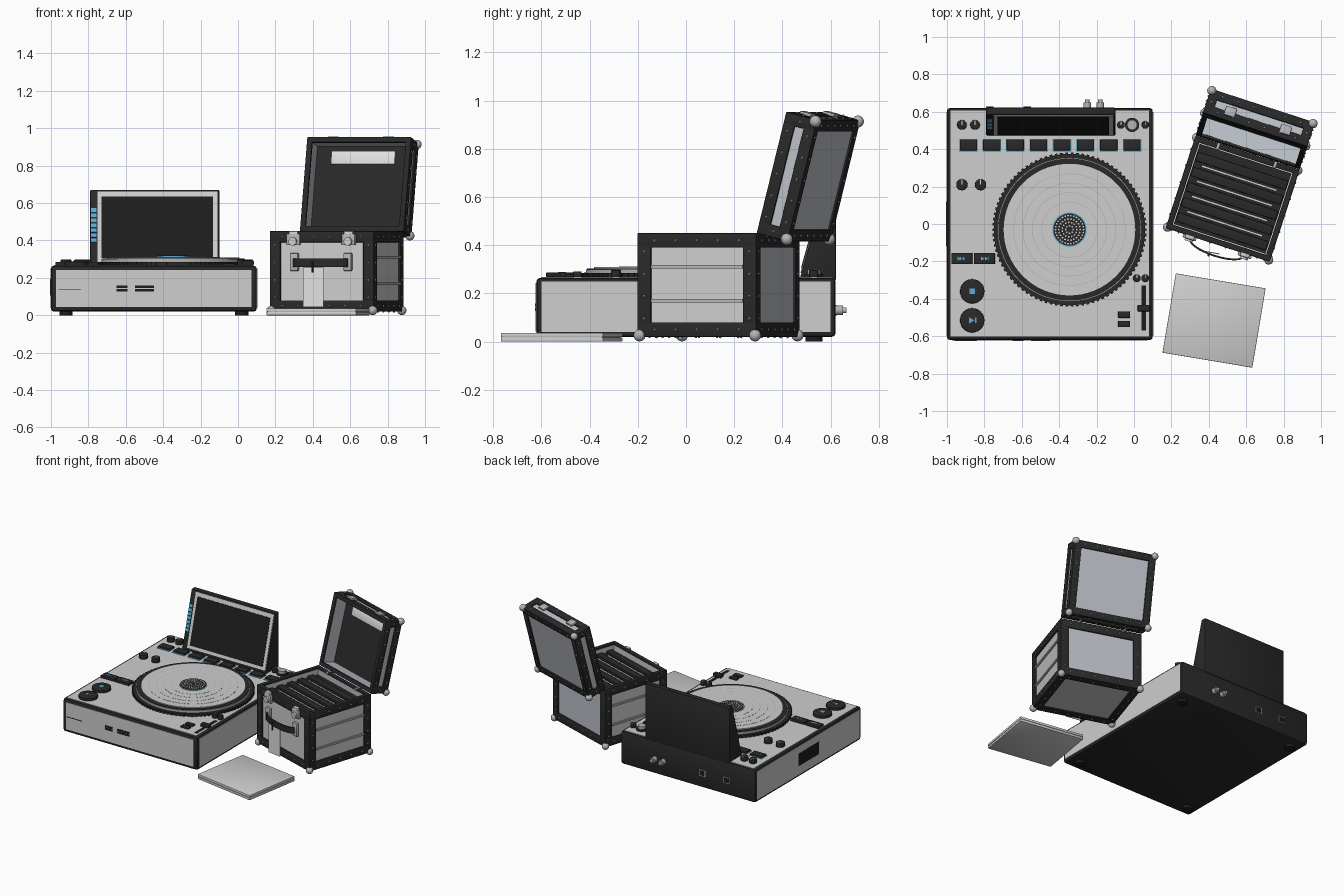
import bpy, bmesh, math
from math import radians, sin, cos, pi
from mathutils import Matrix, Vector

if "Cube" in bpy.data.objects:
    bpy.data.objects.remove(bpy.data.objects["Cube"], do_unlink=True)


def material(name, rgb):
    m = bpy.data.materials.new(name)
    m.use_nodes = True
    m.diffuse_color = (*rgb, 1)
    m.node_tree.nodes["Principled BSDF"].inputs["Base Color"].default_value = (*rgb, 1)
    return m


SILVER = material("silver", (0.62, 0.62, 0.62))
PANEL = material("cool aluminium", (0.5, 0.53, 0.58))
CHROME = material("chrome", (0.45, 0.46, 0.47))
BLACK = material("black", (0.022, 0.022, 0.022))
DEEP = material("deep black", (0.012, 0.012, 0.012))
BLUE = material("light blue", (0.1, 0.42, 0.68))
PAPER = material("off white", (0.75, 0.75, 0.75))


class Part:
    """Collects simple solids into one named object."""

    def __init__(self, name, frame=None):
        self.name, self.frame = name, frame or Matrix()
        self.bm, self.mats = bmesh.new(), []

    def add(self, solid, mat, matrix, bevel=0):
        if mat not in self.mats:
            self.mats.append(mat)
        solid.transform(matrix)
        if bevel:
            edges = [e for e in solid.edges if e.calc_face_angle(0) > 1]
            bmesh.ops.bevel(solid, geom=edges, offset=bevel, segments=2,
                            profile=0.5, affect='EDGES')
        for f in solid.faces:
            f.material_index = self.mats.index(mat)
        mesh = bpy.data.meshes.new("temp")
        solid.to_mesh(mesh)
        solid.free()
        self.bm.from_mesh(mesh)
        bpy.data.meshes.remove(mesh)

    def box(self, c, size, mat, bevel=0, turn=0):
        b = bmesh.new()
        bmesh.ops.create_cube(b, size=1)
        self.add(b, mat, Matrix.Translation(c) @ Matrix.Rotation(turn, 4, 'Z')
                 @ Matrix.Diagonal((*size, 1)), bevel)

    def cyl(self, c, r, h, mat, n=24, axis='Z', bevel=0, turn=0, top=None):
        b = bmesh.new()
        bmesh.ops.create_cone(b, cap_ends=True, segments=n, radius1=r,
                              radius2=r if top is None else top, depth=h)
        rot = Matrix.Rotation(pi / 2, 4, 'X') if axis == 'Y' else Matrix.Rotation(turn, 4, 'Z')
        self.add(b, mat, Matrix.Translation(c) @ rot, bevel)

    def ball(self, c, r, mat, u=14, v=9):
        b = bmesh.new()
        bmesh.ops.create_uvsphere(b, u_segments=u, v_segments=v, radius=r)
        self.add(b, mat, Matrix.Translation(c))

    def done(self):
        mesh = bpy.data.meshes.new(self.name)
        self.bm.to_mesh(mesh)
        self.bm.free()
        for m in self.mats:
            mesh.materials.append(m)
        mesh.shade_smooth()
        mesh.set_sharp_from_angle(angle=radians(35))
        ob = bpy.data.objects.new(self.name, mesh)
        ob.matrix_world = self.frame
        bpy.context.collection.objects.link(ob)


# Deck housing with silver cover plates, slots, rear sockets and feet
p = Part("deck_body")
MID, TOP = -0.45, 0.265
p.box((MID, 0, 0.1425), (1.1, 1.24, 0.245), BLACK, 0.015)
p.box((MID, 0.003, TOP), (1.06, 1.21, 0.006), SILVER)
p.box((MID, -0.62, 0.143), (1.045, 0.006, 0.2), SILVER)
for s in (-1, 1):
    p.box((MID + s * 0.55, 0, 0.145), (0.006, 1.2, 0.21), SILVER)
    for y in (-0.54, 0.53):
        p.cyl((MID + s * 0.47, y, 0.012), 0.035, 0.024, DEEP)
p.box((-1.003, 0, 0.15), (0.005, 0.24, 0.09), DEEP)
p.box((-0.9, -0.624, 0.137), (0.12, 0.003, 0.004), DEEP)
for x, w in ((-0.62, 0.06), (-0.5, 0.1)):
    for z in (0.134, 0.152):
        p.box((x, -0.624, z), (w, 0.004, 0.014), DEEP)
for x in (-0.25, -0.18):
    p.cyl((x, 0.635, 0.13), 0.02, 0.03, CHROME, axis='Y')
    p.cyl((x, 0.65, 0.13), 0.012, 0.03, CHROME, axis='Y')
for x in (-0.57, -0.77):
    p.box((x, 0.621, 0.13), (0.05, 0.006, 0.045), CHROME)
    p.box((x, 0.624, 0.13), (0.04, 0.006, 0.035), DEEP)
p.done()

# Platter with toothed rim, grooves and centre label
C = Vector((-0.345, -0.03, 0))
p = Part("platter")


def disc(r, z0, z1, mat, n=64):
    p.cyl(C + Vector((0, 0, (z0 + z1) / 2)), r, z1 - z0, mat, n)


disc(0.405, 0.26, 0.284, BLACK)
for i in range(90):
    a = i * pi / 45
    p.box(C + Vector((0.405 * cos(a), 0.405 * sin(a), 0.274)), (0.014, 0.014, 0.02), BLACK, turn=a)
disc(0.385, 0.28, 0.3, CHROME)
disc(0.38, 0.3, 0.303, BLACK)
disc(0.352, 0.3, 0.309, SILVER)
for i in range(4):
    r = 0.3 - i * 0.05
    disc(r, 0.3, 0.3096 + i * 0.0008, CHROME)
    disc(r - 0.003, 0.3, 0.31 + i * 0.0008, SILVER)
disc(0.092, 0.3, 0.317, BLUE)
disc(0.086, 0.3, 0.319, BLACK)
for r, n in ((0.075, 30), (0.057, 22), (0.039, 15), (0.02, 8)):
    for i in range(n):
        a = 2 * pi * i / n
        p.cyl(C + Vector((r * cos(a), r * sin(a), 0.319)), 0.005, 0.002, SILVER, 6)
p.done()

# Pads, knobs, transport buttons and pitch slider
p = Part("deck_controls")
for i in range(8):
    x = -0.885 + i * 0.125
    p.box((x, 0.42, 0.269), (0.1, 0.068, 0.006), BLUE)
    p.box((x, 0.423, 0.275), (0.092, 0.058, 0.016), BLACK, 0.003)
KNOBS = [(-0.92, 0.53, 0.026), (-0.85, 0.53, 0.026), (-0.92, 0.21, 0.03), (-0.82, 0.21, 0.03),
         (-0.07, 0.53, 0.02), (0.06, 0.53, 0.02), (0.015, -0.29, 0.02), (0.06, -0.29, 0.02)]
for x, y, r in KNOBS:
    p.cyl((x, y, 0.282), r, 0.03, BLACK, bevel=0.003)
    p.box((x, y + r / 2, 0.298), (0.005, r, 0.003), PAPER)
p.cyl((-0.01, 0.53, 0.273), 0.038, 0.014, BLACK)
p.cyl((-0.01, 0.53, 0.285), 0.027, 0.03, CHROME)
for x, s in ((-0.92, -1), (-0.8, 1)):
    p.box((x, -0.185, 0.275), (0.112, 0.06, 0.02), BLACK, 0.003)
    for k in (-0.011, 0.009):
        p.cyl((x + k, -0.185, 0.286), 0.012, 0.003, BLUE, 3, turn=-s * pi / 2)
    p.box((x + s * 0.021, -0.185, 0.286), (0.004, 0.02, 0.003), BLUE)
for y in (-0.36, -0.515):
    p.cyl((-0.865, y, 0.276), 0.065, 0.022, BLACK, 32, bevel=0.004)
p.box((-0.865, -0.36, 0.287), (0.03, 0.03, 0.004), BLUE)
p.cyl((-0.872, -0.515, 0.287), 0.019, 0.004, BLUE, 3, turn=-pi / 2)
p.box((-0.846, -0.515, 0.287), (0.006, 0.03, 0.004), BLUE)
p.box((0.052, -0.45, 0.268), (0.022, 0.24, 0.004), DEEP)
p.box((0.052, -0.45, 0.28), (0.065, 0.035, 0.024), BLACK, 0.004)
for y in (-0.485, -0.535):
    p.box((-0.053, y, 0.272), (0.064, 0.034, 0.014), BLACK, 0.003)
p.done()

# Wedge shaped display stand
p = Part("display_stand")
b = bmesh.new()
profile = [(0.47, 0.255), (0.622, 0.255), (0.622, 0.67), (0.585, 0.67)]
face = b.faces.new([b.verts.new((-0.79, y, z)) for y, z in profile])
ext = bmesh.ops.extrude_face_region(b, geom=[face])["geom"]
bmesh.ops.translate(b, verts=[v for v in ext if isinstance(v, bmesh.types.BMVert)], vec=(0.69, 0, 0))
bmesh.ops.recalc_face_normals(b, faces=b.faces)
p.add(b, BLACK, Matrix(), 0.005)
p.done()

# Display glass, border and side keys on the sloped face
tilt = math.atan2(0.115, 0.415)
p = Part("display", Matrix.Translation((-0.445, 0.47, 0.255)) @ Matrix.Rotation(-tilt, 4, 'X'))
p.box((0.015, 0, 0.226), (0.64, 0.008, 0.39), SILVER)
p.box((0.013, -0.004, 0.222), (0.595, 0.006, 0.34), DEEP)
for i in range(7):
    p.box((-0.326, -0.001, 0.15 + i * 0.028), (0.028, 0.007, 0.02), BLUE)
p.done()


# Flight case shells: framed panels with studs, one face left open
def shell(p, centre, size, opened, panel_mats, w, bare=()):
    centre, size = Vector(centre), Vector(size)

    def place(off, dims, mat, bevel=0):
        p.box(centre + Vector(off), dims, mat, bevel)

    for axis in range(3):
        b, c = [k for k in range(3) if k != axis]
        for s in (-1, 1):
            if (axis, s) == opened:
                rim = 0.03
            else:
                rim = w
                dims, off = [0] * 3, [0] * 3
                dims[axis], dims[b], dims[c] = 0.018, size[b] - 0.02, size[c] - 0.02
                off[axis] = s * (size[axis] / 2 - 0.018)
                place(off, dims, panel_mats.get((axis, s), SILVER))
            for along, across in ((b, c), (c, b)):
                for t in (-1, 1):
                    dims, off = [0] * 3, [0] * 3
                    dims[axis], dims[along], dims[across] = 0.016, size[along], rim
                    off[axis] = s * (size[axis] / 2 - 0.008)
                    off[across] = t * (size[across] - rim) / 2
                    place(off, dims, BLACK, 0.004)
                    if rim < w:
                        continue
                    n = max(1, round(size[along] / 0.1))
                    for i in range(n):
                        off[along] = ((i + 0.5) / n - 0.5) * (size[along] - 0.06)
                        off[axis] = s * size[axis] / 2
                        p.ball(centre + Vector(off), 0.006, CHROME, 6, 4)


W, D, H = 0.585, 0.52, 0.43
CASE = Matrix.Translation((0.5275, 0.135, 0.02)) @ Matrix.Rotation(radians(-18), 4, 'Z')
p = Part("flight_case", CASE)
shell(p, (0, 0, H / 2), (W, D, H), (2, 1), {(1, 1): PANEL}, 0.06)
for sx in (-1, 1):
    for z in (0.15, 0.29):
        p.box((sx * W / 2 - sx * 0.006, 0, z), (0.014, D - 0.12, 0.014), CHROME)
    for sy in (-1, 1):
        p.ball((sx * (W / 2 - 0.008), sy * (D / 2 - 0.008), 0.006), 0.025, CHROME)
    # Hinges
    p.cyl((sx * 0.16, D / 2 + 0.006, H - 0.006), 0.01, 0.08, CHROME, 12, axis='Y')
p.done()

# Stored sleeves with bright gaps
p = Part("stored_sleeves", CASE)
p.box((0, 0, 0.2), (W - 0.07, D - 0.07, 0.36), BLACK)
for i in range(4):
    p.box((0, 0.115 - i * 0.085, 0.381), (0.42, 0.007, 0.006), SILVER)
for i in range(5):
    p.box((0, 0.157 - i * 0.085, 0.386), (W - 0.08, 0.05, 0.02), BLACK, 0.004)
p.done()

# Latches, strap handle and hanging tag
p = Part("case_hardware", CASE)
F = -D / 2
for s in (-1, 1):
    p.box((s * 0.155, F - 0.008, 0.385), (0.075, 0.02, 0.06), CHROME, 0.004)
    p.cyl((s * 0.155, F - 0.02, 0.375), 0.022, 0.02, SILVER, 16, axis='Y')
    p.box((s * 0.155, F - 0.006, 0.41), (0.05, 0.022, 0.04), SILVER, 0.004)
    p.box((s * 0.15, F - 0.008, 0.265), (0.045, 0.022, 0.095), CHROME, 0.004)
N = 12
pts = [Vector((-0.15 * cos(pi * i / N), F - 0.015 - 0.045 * sin(pi * i / N), 0.26)) for i in range(N + 1)]
for a, c in zip(pts, pts[1:]):
    d = c - a
    p.box((a + c) / 2, (d.length + 0.004, 0.01, 0.045), BLACK, turn=math.atan2(d.y, d.x))
p.box((-0.03, F - 0.05, 0.13), (0.11, 0.005, 0.21), PAPER, turn=radians(8))
p.cyl((-0.03, F - 0.068, 0.24), 0.006, 0.06, BLACK, 8)
p.done()

# Open lid leaning back
T = 0.14
LID = CASE @ Matrix.Translation((0, D / 2, H)) @ Matrix.Rotation(radians(-14.4), 4, 'X')
p = Part("case_lid", LID)
sides = {(0, -1): PANEL, (0, 1): PANEL, (1, 1): PANEL, (2, -1): PANEL, (2, 1): PANEL}
shell(p, (0, T / 2, D / 2), (W, T, D), (1, -1), sides, 0.05)
p.box((0, T - 0.031, D / 2), (W - 0.05, 0.008, D - 0.05), BLACK)
p.box((0, T - 0.042, 0.43), (0.36, 0.016, 0.075), PAPER, 0.005)
for s in (-1, 1):
    p.box((s * 0.155, 0.05, D + 0.003), (0.06, 0.05, 0.014), CHROME, 0.003)
    for z in (0.008, D - 0.008):
        p.ball((s * (W / 2 - 0.008), T - 0.008, z), 0.025, CHROME)
p.done()

# Two loose record sleeves on the ground
p = Part("loose_sleeves", Matrix.Translation((0.428, -0.516, 0)) @ Matrix.Rotation(radians(-9.5), 4, 'Z'))
for z in (0.009, 0.028):
    p.box((0, 0, z), (0.487, 0.43, 0.018), SILVER, 0.003)
p.box((0, 0, 0.0185), (0.475, 0.418, 0.006), CHROME)
p.done()
